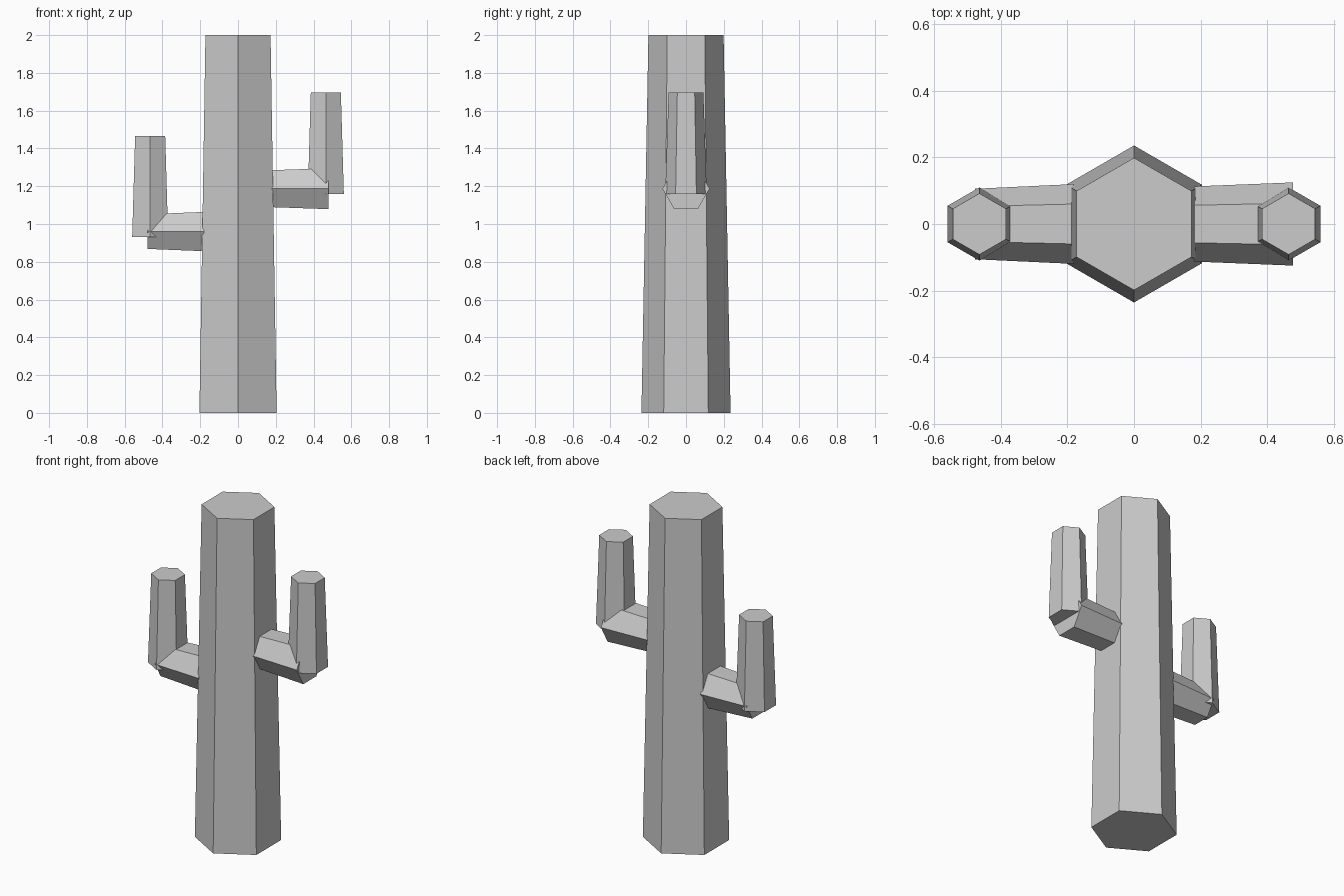
import bpy
import math
from mathutils import Vector

if "Cube" in bpy.data.objects:
    bpy.data.objects.remove(bpy.data.objects["Cube"], do_unlink=True)

# Single flat grey
GREY = (0.6, 0.6, 0.6, 1.0)
grey = bpy.data.materials.new("plain_grey")
grey.use_nodes = True
grey.diffuse_color = GREY
grey.node_tree.nodes["Principled BSDF"].inputs["Base Color"].default_value = GREY


def hex_stem(name, start, end, r_start, r_end):
    """Tapered six-sided stem between two points, with ridges facing front and back."""
    start, end = Vector(start), Vector(end)
    axis = end - start
    bpy.ops.mesh.primitive_cone_add(vertices=6, radius1=r_start, radius2=r_end,
                                    depth=axis.length, location=(start + end) / 2)
    stem = bpy.context.object
    stem.name = name
    # Tilting about y keeps the ridges on the y axis
    stem.rotation_euler = (0, math.atan2(axis.x, axis.z), 0)
    stem.data.materials.append(grey)
    return stem


# Trunk
hex_stem("trunk", (0, 0, 0), (0, 0, 2), 0.236, 0.199)

# Arms: side, direction, level, radius at trunk, radius at elbow, upright base, upright top
for side, sign, level, r_in, r_out, foot, tip in (
        ("left", 1, 1.187, 0.113, 0.125, 1.16, 1.695),
        ("right", -1, 0.96, 0.12, 0.106, 0.93, 1.465)):
    hex_stem(side + "_arm_branch", (0.18 * sign, 0, level), (0.478 * sign, 0, level), r_in, r_out)
    hex_stem(side + "_arm_upright", (0.465 * sign, 0, foot), (0.465 * sign, 0, tip), 0.11, 0.092)
